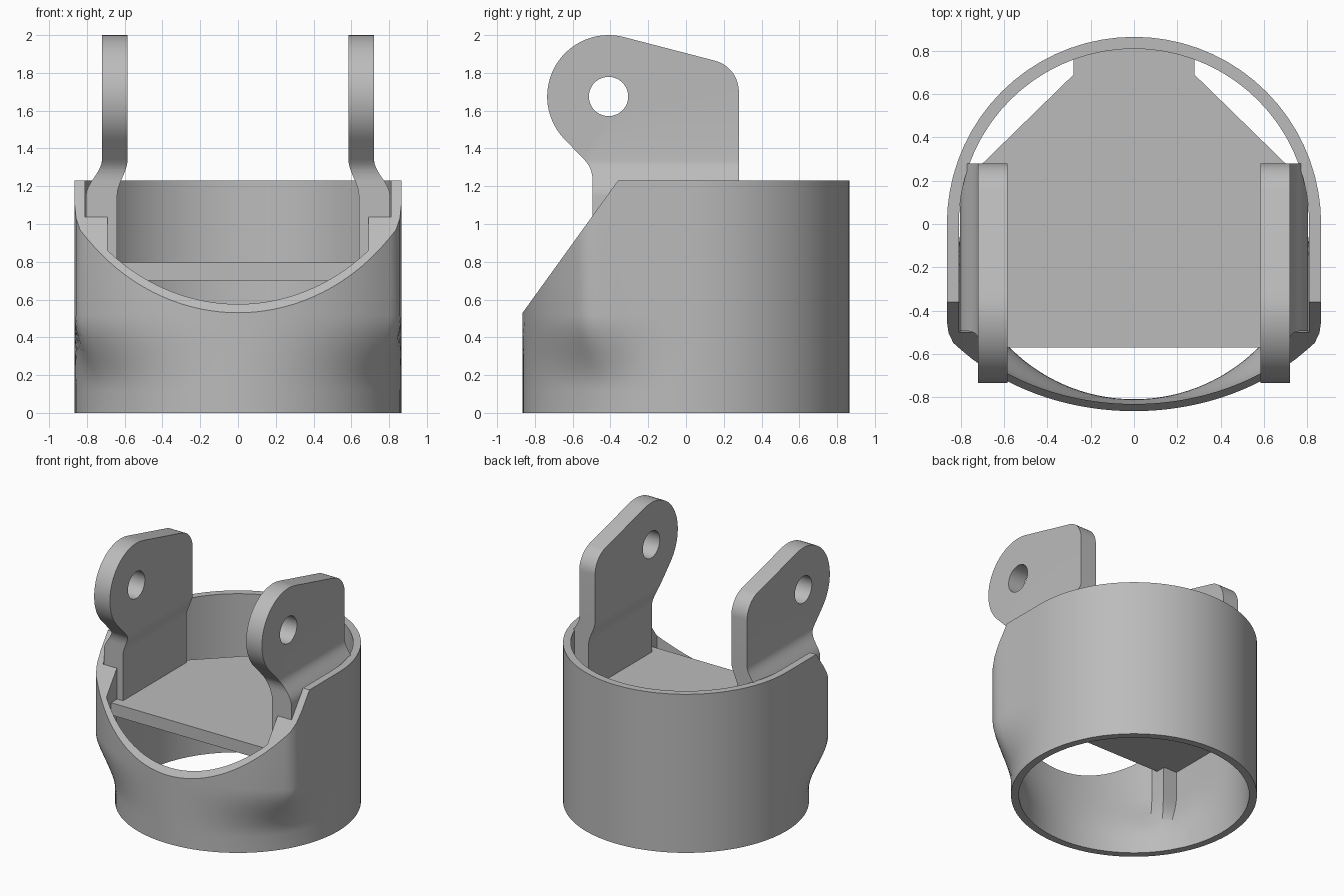
import bpy, bmesh
from math import sin, cos, pi, radians, hypot, sqrt

if "Cube" in bpy.data.objects:
    bpy.data.objects.remove(bpy.data.objects["Cube"])

grey = bpy.data.materials.new("plain grey")
grey.use_nodes = True
grey.diffuse_color = (0.5, 0.5, 0.5, 1)
grey.node_tree.nodes["Principled BSDF"].inputs["Base Color"].default_value = (0.5, 0.5, 0.5, 1)


def finish(name, bm):
    bmesh.ops.recalc_face_normals(bm, faces=bm.faces[:])
    mesh = bpy.data.meshes.new(name)
    bm.to_mesh(mesh)
    bm.free()
    obj = bpy.data.objects.new(name, mesh)
    bpy.context.collection.objects.link(obj)
    mesh.materials.append(grey)
    bpy.ops.object.select_all(action='DESELECT')
    obj.select_set(True)
    bpy.context.view_layer.objects.active = obj
    bpy.ops.object.shade_smooth_by_angle(angle=radians(32))
    return obj


# Collar: round at the bottom, swelling to square shoulders at the front
TOP, BREAK_Y, SLOPE = 1.23, -0.36, 1.386


def collar_plan(r, corner, a, b, x0):
    """Closed plan outline: round back, straight sides, corner, elliptic front."""
    back = [(r * cos(t), r * sin(t)) for t in (pi / 2 * (1 - i / 18) for i in range(18))]
    side = [(r, BREAK_Y * i / 6) for i in range(7)]
    front = []
    for i in range(17):
        x = x0 * (1 - i / 16)
        front.append((x, -b * sqrt(1 - (x / a) ** 2)))
    half = back + side + corner + front
    return half + [(-x, y) for x, y in reversed(half[1:-1])]


def collar_rings(bm, r, plan):
    rings = []
    levels = [0] + [0.12 + 0.04 * i for i in range(11)] + [TOP]
    for z in levels:
        t = min(1, max(0, (z - 0.12) / 0.4))
        t = t * t * (3 - 2 * t)
        ring = []
        for x, y in plan:
            k = r / hypot(x, y)
            px, py = x * (k + (1 - k) * t), y * (k + (1 - k) * t)
            slant = TOP + (py - BREAK_Y) * SLOPE
            ring.append(bm.verts.new((px, py, min(z, slant))))
        rings.append(ring)
    return rings


def skin(bm, a, b):
    n = len(a)
    for i in range(n):
        j = (i + 1) % n
        bm.faces.new((a[i], a[j], b[j], b[i]))


bm = bmesh.new()
outer = collar_rings(bm, 0.865, collar_plan(
    0.865, [(0.865, -0.45), (0.857, -0.505), (0.835, -0.55)], 1.08, 0.865, 0.8))
inner = collar_rings(bm, 0.81, collar_plan(
    0.81, [(0.81, -0.5), (0.69, -0.5), (0.69, -0.56)], 1.05, 0.832, 0.69))
for wall in (outer, inner):
    for low, high in zip(wall, wall[1:]):
        skin(bm, low, high)
skin(bm, outer[0], inner[0])
skin(bm, outer[-1], inner[-1])
finish("collar", bm)

# Floor plate with a tapered back tongue
half = [(0.7, -0.57), (0.7, 0.28), (0.28, 0.69), (0.28, 0.79), (0.12, 0.83)]
outline = half + [(-x, y) for x, y in reversed(half)]
bm = bmesh.new()
face = bm.faces.new([bm.verts.new((x, y, 0.7)) for x, y in outline])
new = bmesh.ops.extrude_face_region(bm, geom=[face])["geom"]
bmesh.ops.translate(bm, vec=(0, 0, 0.095), verts=[v for v in new if isinstance(v, bmesh.types.BMVert)])
finish("floor_plate", bm)


# Arms: pierced lugs that step outward into the collar
def arc(cy, cz, r, start, end, n):
    angles = [radians(start + (end - start) * i / n) for i in range(n + 1)]
    return [(cy + r * cos(t), cz + r * sin(t)) for t in angles]


def edge_loop(bm, points):
    verts = [bm.verts.new((0, y, z)) for y, z in points]
    return [bm.edges.new((verts[i - 1], verts[i])) for i in range(len(verts))]


def build_arm(name, side):
    bm = bmesh.new()
    outline = [(-0.495, 0.702), (0.28, 0.702)]
    outline += arc(0.11, 1.70, 0.17, 0, 75, 10)
    outline += arc(-0.41, 1.675, 0.325, 75, 225, 28)
    outline += arc(-0.645, 1.235, 0.15, 45, 0, 6)
    hole = arc(-0.41, 1.675, 0.104, 0, 350, 35)
    edges = edge_loop(bm, outline) + edge_loop(bm, hole)
    bmesh.ops.triangle_fill(bm, edges=edges, use_beauty=True, normal=(1, 0, 0))
    new = bmesh.ops.extrude_face_region(bm, geom=bm.faces[:])["geom"]
    far = [v for v in new if isinstance(v, bmesh.types.BMVert)]
    bmesh.ops.translate(bm, vec=(0.135, 0, 0), verts=far)
    for i in range(9):
        bmesh.ops.bisect_plane(bm, geom=bm.verts[:] + bm.edges[:] + bm.faces[:],
                               plane_co=(0, 0, 1.34 - 0.024 * i), plane_no=(0, 0, 1))
    for v in bm.verts:
        t = min(1, max(0, (1.34 - v.co.z) / 0.19))
        t = t * t * (3 - 2 * t)
        shift = 0.085 if v.co.x > 0.07 else 0.055
        v.co.x = side * (v.co.x + 0.585 + shift * t)
    finish(name, bm)


build_arm("left_arm", 1)
build_arm("right_arm", -1)
